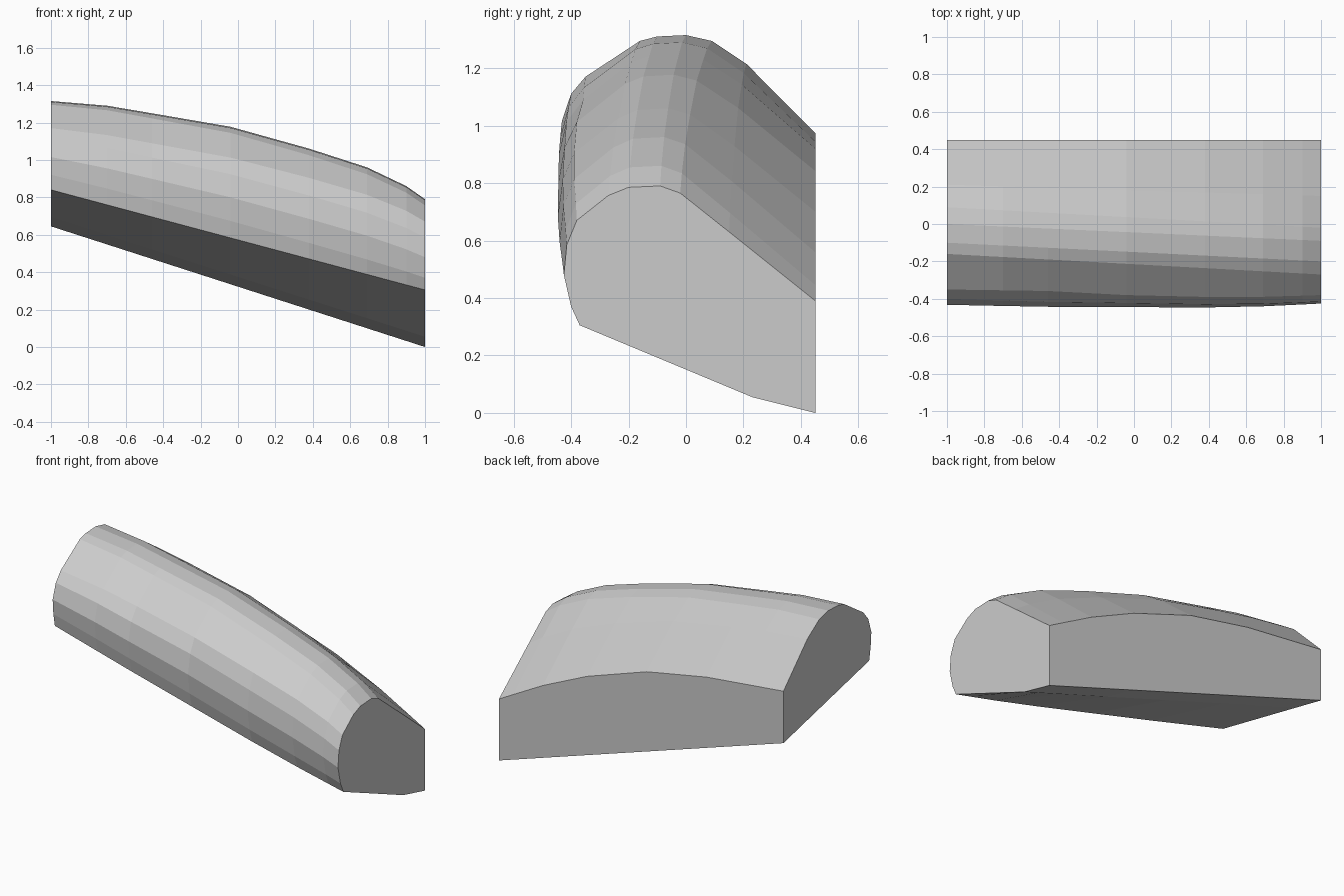
import bpy, bmesh

if "Cube" in bpy.data.objects:
    bpy.data.objects.remove(bpy.data.objects["Cube"])


def interp(curve, x):
    """Piecewise linear lookup in a list of (x, value)."""
    for (x0, v0), (x1, v1) in zip(curve, curve[1:]):
        if x <= x1:
            return v0 + (v1 - v0) * (x - x0) / (x1 - x0)
    return curve[-1][1]


# long curves of the body: ridge, back eave, front lower edge, underside
RIDGE = [(-1, 1.315), (-.7, 1.29), (-.05, 1.18), (.35, 1.07), (.68, .965), (.9, .86), (1, .79)]
EAVE = [(-1, .975), (-.46, .92), (-.03, .84), (.41, .69), (.71, .55), (1, .39)]
FRONT = [(-1, .84), (1, .305)]
BASE = [(-1, .645), (1, 0)]
BULGE = [(-1, 0), (-.5, .012), (.5, .02), (.75, .012), (1, 0)]

# cross-section: (y, height fraction) at the left end, then at the right end
ROOF = [((.45, 0), (.45, 0)), ((.21, .706), (.15, .60)),
        ((.09, .94), (-.02, .9375)), ((0, 1), (-.09, 1))]
NOSE = [((-.10, .99), (-.20, .99)), ((-.16, .958), (-.27, .932)),
        ((-.35, .695), (-.38, .753)), ((-.40, .57), (-.415, .577)),
        ((-.432, .37), (-.425, .36)), ((-.425, .17), (-.40, .134)),
        ((-.41, 0), (-.37, 0))]


def section(x):
    t = (x + 1) / 2
    ridge, eave, front, base = (interp(c, x) for c in (RIDGE, EAVE, FRONT, BASE))
    pts = [(.45, base)]
    for low, pairs in ((eave, ROOF), (front, NOSE)):
        for (ya, fa), (yb, fb) in pairs:
            y, f = ya + (yb - ya) * t, fa + (fb - fa) * t
            if y < -.36:
                y -= interp(BULGE, x)
            pts.append((y, low + f * (ridge - low)))
    pts.append((.23, .695 + (.055 - .695) * t))
    return pts


# curved body lofted along x
bm = bmesh.new()
rings = [[bm.verts.new((x, y, z)) for y, z in section(x)]
         for x in (-1, -.7, -.46, -.04, .38, .69, .9, 1)]
for a, b in zip(rings, rings[1:]):
    n = len(a)
    for i in range(n):
        j = (i + 1) % n
        bm.faces.new((a[i], a[j], b[j], b[i]))
# flat end caps
bm.faces.new(rings[0])
bm.faces.new(rings[-1])
bmesh.ops.recalc_face_normals(bm, faces=bm.faces)
mesh = bpy.data.meshes.new("curved_body")
bm.to_mesh(mesh)
bm.free()

grey = bpy.data.materials.new("light grey")
grey.diffuse_color = (.6, .6, .6, 1)
grey.use_nodes = True
grey.node_tree.nodes["Principled BSDF"].inputs["Base Color"].default_value = grey.diffuse_color
mesh.materials.append(grey)
body = bpy.data.objects.new("curved_body", mesh)
bpy.context.collection.objects.link(body)
